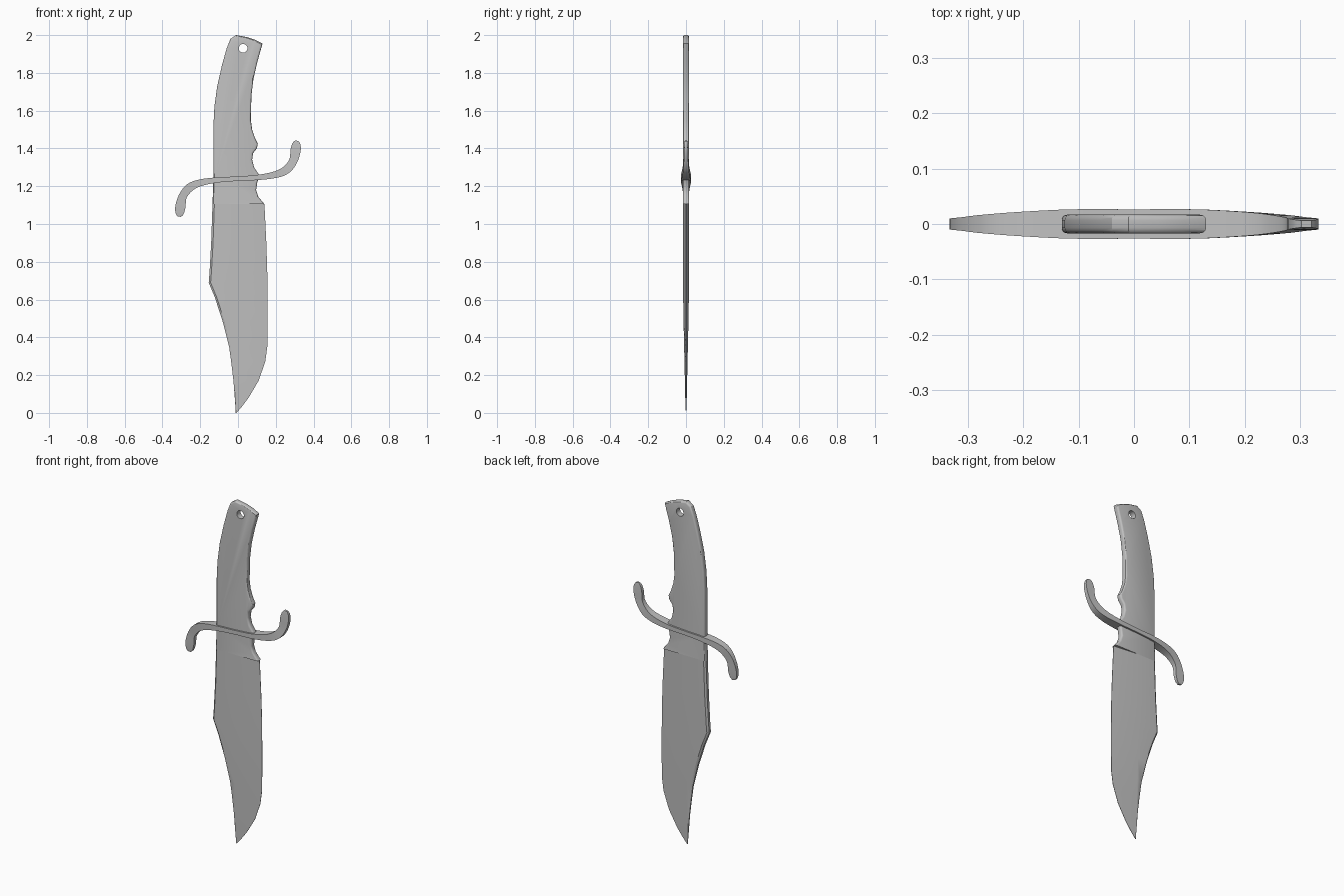
import bpy, bmesh, math
from mathutils import Vector

if "Cube" in bpy.data.objects:
    bpy.data.objects.remove(bpy.data.objects["Cube"])

steel = bpy.data.materials.new("steel_grey")
steel.use_nodes = True
GREY = (0.53, 0.53, 0.53, 1)
steel.diffuse_color = GREY
steel.node_tree.nodes["Principled BSDF"].inputs["Base Color"].default_value = GREY


def finish(bm, name):
    """Turn a bmesh into a named steel object with sharp-edged smooth shading."""
    bmesh.ops.recalc_face_normals(bm, faces=bm.faces)
    mesh = bpy.data.meshes.new(name)
    bm.to_mesh(mesh)
    bm.free()
    mesh.materials.append(steel)
    obj = bpy.data.objects.new(name, mesh)
    bpy.context.collection.objects.link(obj)
    bpy.ops.object.select_all(action='DESELECT')
    obj.select_set(True)
    bpy.context.view_layer.objects.active = obj
    bpy.ops.object.shade_smooth_by_angle(angle=math.radians(30))
    return obj


def loft(rings, name):
    """Skin a list of equal-length closed sections and cap both ends."""
    bm = bmesh.new()
    rows = [[bm.verts.new(p) for p in ring] for ring in rings]
    n = len(rows[0])
    for a, b in zip(rows, rows[1:]):
        for i in range(n):
            j = (i + 1) % n
            bm.faces.new((a[i], a[j], b[j], b[i]))
    bm.faces.new(rows[0])
    bm.faces.new(rows[-1])
    return finish(bm, name)


def smooth_path(points, steps):
    """Catmull-Rom resampling of points of any dimension."""
    pts = [Vector(p) for p in points]
    pts = [2 * pts[0] - pts[1]] + pts + [2 * pts[-1] - pts[-2]]
    out = []
    for a, b, c, d in zip(pts, pts[1:], pts[2:], pts[3:]):
        for k in range(steps):
            t = k / steps
            out.append(0.5 * (2 * b + (c - a) * t + (2 * a - 5 * b + 4 * c - d) * t ** 2
                              + (3 * b - a - 3 * c + d) * t ** 3))
    return out + [pts[-2]]


# Handle and tang: outlined plate with rounded rims
BASE, THICK = 1.105, 0.017
outline = [(-0.135, BASE), (-0.13, 1.25), (-0.13, 1.52), (-0.125, 1.62), (-0.11, 1.73),
           (-0.085, 1.84), (-0.06, 1.93), (-0.04, 1.98), (-0.01, 2.0), (0.045, 1.99),
           (0.09, 1.975), (0.13, 1.955), (0.103, 1.86), (0.082, 1.77), (0.071, 1.68),
           (0.068, 1.55), (0.075, 1.5), (0.09, 1.455), (0.105, 1.425), (0.1, 1.4),
           (0.08, 1.375), (0.075, 1.34), (0.085, 1.3), (0.115, 1.255), (0.102, 1.22),
           (0.096, 1.18), (0.107, 1.145), (0.14, BASE)]
bm = bmesh.new()
front = bm.faces.new([bm.verts.new((x, -THICK, z)) for x, z in outline])
back = bmesh.ops.extrude_face_region(bm, geom=[front], use_keep_orig=True)
bmesh.ops.translate(bm, vec=(0, 2 * THICK, 0),
                    verts=[g for g in back["geom"] if isinstance(g, bmesh.types.BMVert)])
rims = [e for e in bm.edges
        if abs(e.verts[0].co.y - e.verts[1].co.y) < 1e-5
        and max(v.co.z for v in e.verts) > BASE + 0.001]
bmesh.ops.bevel(bm, geom=rims, offset=0.01, segments=3, profile=0.5,
                affect='EDGES', clamp_overlap=False)
handle = finish(bm, "handle")

# Lanyard hole through the pommel end
bpy.ops.mesh.primitive_cylinder_add(vertices=24, radius=0.023, depth=0.2,
                                    location=(0.027, 0, 1.93), rotation=(math.pi / 2, 0, 0))
cutter = bpy.context.object
cutter.name = "lanyard_hole_cutter"
cutter.data.materials.append(steel)
hole = handle.modifiers.new("lanyard_hole", 'BOOLEAN')
hole.object = cutter
hole.solver = 'EXACT'
bpy.context.view_layer.objects.active = handle
bpy.ops.object.modifier_apply(modifier=hole.name)
bpy.data.objects.remove(cutter)

# Blade: rows of height, spine x, edge x, half thickness
rows = [(BASE, -0.135, 0.14, 0.017), (0.9, -0.142, 0.15, 0.0165), (0.74, -0.151, 0.155, 0.016),
        (0.69, -0.155, 0.155, 0.0155), (0.61, -0.122, 0.156, 0.015), (0.48, -0.08, 0.156, 0.013),
        (0.35, -0.047, 0.155, 0.01), (0.27, -0.036, 0.144, 0.008), (0.17, -0.024, 0.109, 0.006),
        (0.08, -0.017, 0.056, 0.004), (0.035, -0.014, 0.022, 0.002), (0, -0.012, -0.008, 0.001)]
sections = []
for z, spine, edge, t in rows:
    ridge = max(-0.015, spine + 0.002)
    shoulder = min(spine + 0.01, (spine + ridge) / 2)
    half = [(spine, t * 0.5), (shoulder, t), (ridge, t), (edge, 0.001)]
    sections.append([(x, -y, z) for x, y in half] + [(x, y, z) for x, y in reversed(half)])
loft(sections, "blade")

# Cross guard: S-shaped bar, points of x, height, half width, half depth
MID = 1.24
arm = [(0.11, 1.247, 0.014, 0.0265), (0.2, 1.262, 0.018, 0.022), (0.257, 1.288, 0.022, 0.017),
       (0.293, 1.335, 0.022, 0.012), (0.305, 1.39, 0.027, 0.01), (0.309, 1.425, 0.021, 0.008),
       (0.311, 1.441, 0.009, 0.006)]
other = [(-x, 2 * MID - z, w, d) for x, z, w, d in reversed(arm)]
path = smooth_path(other + [(0, MID, 0.012, 0.0265)] + arm, 4)
sections = []
for i, (x, z, w, d) in enumerate(path):
    a, b = path[max(i - 1, 0)], path[min(i + 1, len(path) - 1)]
    normal = Vector((-(b[1] - a[1]), b[0] - a[0])).normalized() * w
    sections.append([(x + s * normal.x, y * d, z + s * normal.y)
                     for s, y in ((-1, -1), (1, -1), (1, 1), (-1, 1))])
loft(sections, "cross_guard")
